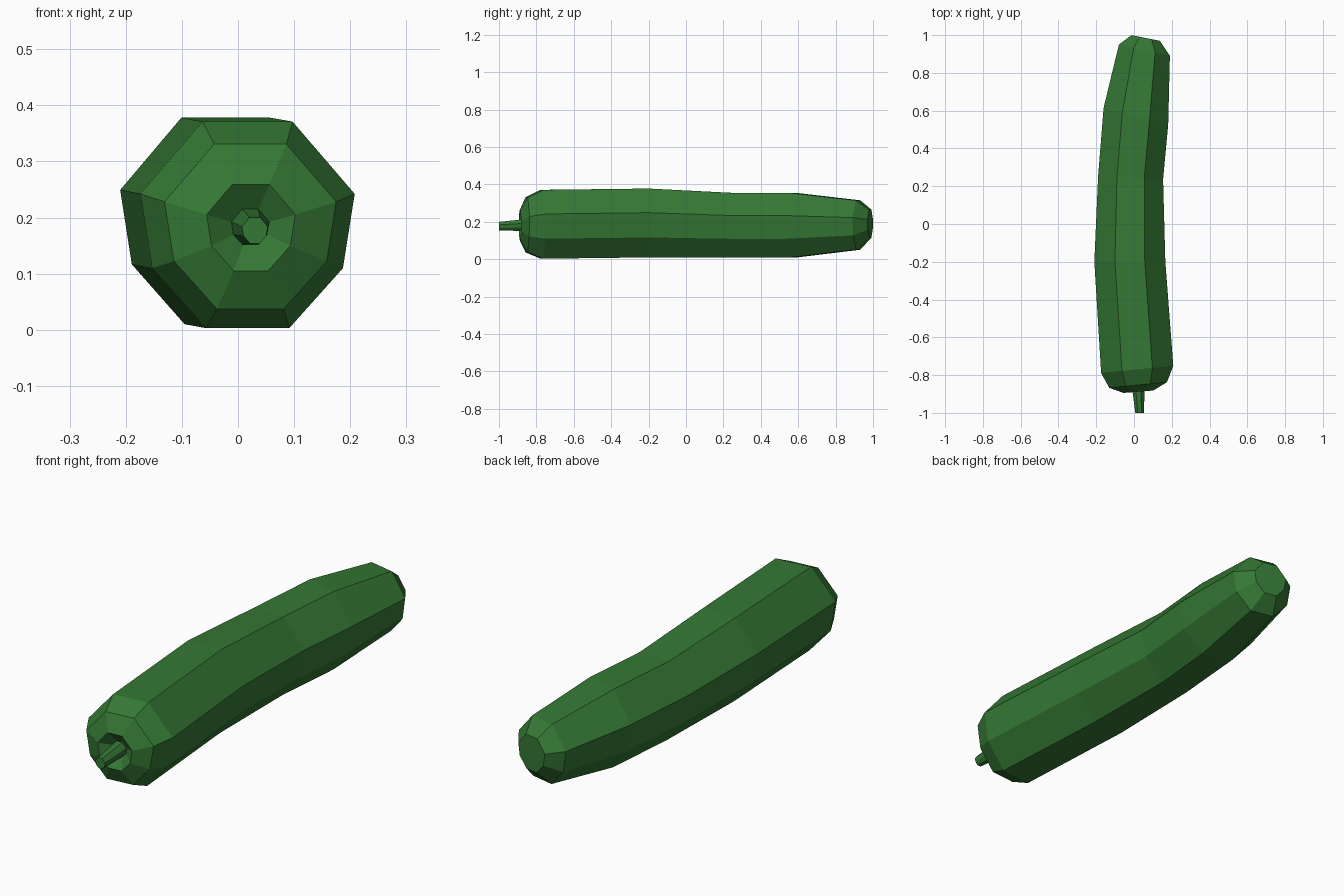
import bpy, bmesh

if "Cube" in bpy.data.objects:
    bpy.data.objects.remove(bpy.data.objects["Cube"])

green = bpy.data.materials.new("zucchini_green")
green.diffuse_color = (0.035, 0.19, 0.035, 1)
green.use_nodes = True
green.node_tree.nodes["Principled BSDF"].inputs["Base Color"].default_value = green.diffuse_color

# Slightly uneven eight-sided cross-section, unit half-width and half-height
HALF = [(0.42, 1), (1, 0.3), (0.89, -0.42), (0.39, -1)]
SECTION = HALF + [(-x, z) for x, z in reversed(HALF)]


def loft(name, rings):
    """Rings are (centre x, y, z, half-width, half-height, y slope along x)."""
    bm = bmesh.new()
    loops = []
    for cx, cy, cz, rx, rz, slope in rings:
        loops.append([bm.verts.new((cx + u * rx, cy + slope * u * rx, cz + v * rz))
                      for u, v in SECTION])
    n = len(SECTION)
    for a, b in zip(loops, loops[1:]):
        for i in range(n):
            j = (i + 1) % n
            bm.faces.new((a[i], a[j], b[j], b[i]))
    bm.faces.new(loops[0])
    bm.faces.new(loops[-1])
    bmesh.ops.recalc_face_normals(bm, faces=bm.faces)
    mesh = bpy.data.meshes.new(name)
    bm.to_mesh(mesh)
    bm.free()
    mesh.materials.append(green)
    obj = bpy.data.objects.new(name, mesh)
    bpy.context.collection.objects.link(obj)
    return obj


# Curved body, starting at the dimple around the stem
loft("zucchini_body", [
    (0.022, -0.855, 0.183, 0.034, 0.032, 0.08),
    (0.023, -0.888, 0.182, 0.079, 0.077, 0.08),
    (0.022, -0.852, 0.184, 0.153, 0.147, 0.10),
    (0.017, -0.770, 0.187, 0.191, 0.184, 0.10),
    (-0.022, -0.200, 0.194, 0.188, 0.184, 0.0),
    (-0.018, 0.245, 0.182, 0.172, 0.173, -0.05),
    (0.010, 0.570, 0.182, 0.171, 0.173, -0.26),
    (0.055, 0.920, 0.183, 0.135, 0.132, -0.22),
    (0.062, 0.985, 0.190, 0.075, 0.075, -0.20),
])

# Short tapering stem
loft("stem", [
    (0.022, -0.855, 0.183, 0.034, 0.032, 0.0),
    (0.030, -1.000, 0.177, 0.023, 0.023, 0.0),
])
